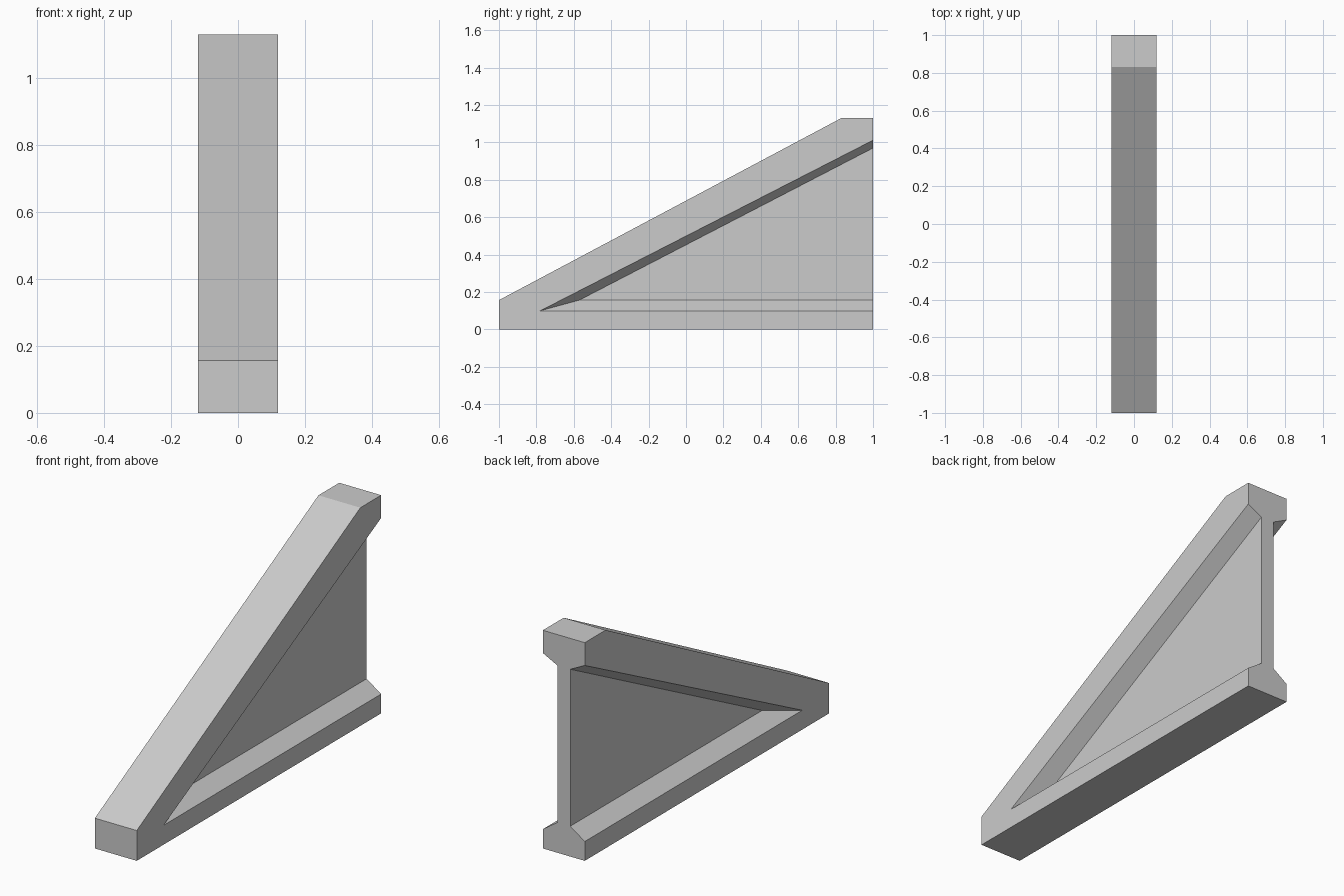
import bpy
import bmesh

cube = bpy.data.objects.get("Cube")
if cube:
    bpy.data.objects.remove(cube, do_unlink=True)

HALF_WIDTH = 0.12   # flange half thickness
HALF_WEB = 0.037    # web half thickness

# Side profiles as (y, z): wedge outline, recess rim and recess floor
outline = [(-1, 0), (1, 0), (1, 1.13), (0.83, 1.13), (-1, 0.157)]
rim = [(1, 0.1), (-0.78, 0.1), (1, 1.012)]
floor = [(1, 0.157), (-0.57, 0.157), (1, 0.97)]

grey = bpy.data.materials.new("light grey")
grey.use_nodes = True
colour = (0.6, 0.6, 0.6, 1)
grey.diffuse_color = colour
grey.node_tree.nodes["Principled BSDF"].inputs["Base Color"].default_value = colour

bm = bmesh.new()


def ring(points, x):
    return [bm.verts.new((x, y, z)) for y, z in points]


# One recessed face per side: flanges, sloped recess walls and web
sides = []
for s in (-1, 1):
    o = ring(outline, s * HALF_WIDTH)
    r = ring(rim, s * HALF_WIDTH)
    f = ring(floor, s * HALF_WEB)
    bm.faces.new((o[0], o[1], r[0], r[1]))
    bm.faces.new((o[0], r[1], o[4]))
    bm.faces.new((r[1], r[2], o[2], o[3], o[4]))
    for i in range(2):
        bm.faces.new((r[i], r[i + 1], f[i + 1], f[i]))
    bm.faces.new(f)
    sides.append((o, r, f))

# Join the two sides: base, nose, sloped top and flat top
(a, ar, af), (b, br, bf) = sides
for i, j in ((0, 1), (2, 3), (3, 4), (4, 0)):
    bm.faces.new((a[i], a[j], b[j], b[i]))

# Back end: lower flange, web and upper flange
bm.faces.new((a[1], ar[0], af[0], bf[0], br[0], b[1]))
bm.faces.new((af[0], af[2], bf[2], bf[0]))
bm.faces.new((a[2], ar[2], af[2], bf[2], br[2], b[2]))

# Merge coplanar splits so each surface is a single flat face
bmesh.ops.recalc_face_normals(bm, faces=bm.faces)
bmesh.ops.dissolve_limit(bm, angle_limit=0.01, verts=bm.verts, edges=bm.edges)

mesh = bpy.data.meshes.new("wedge_bracket")
bm.to_mesh(mesh)
bm.free()
mesh.materials.append(grey)
bpy.context.collection.objects.link(bpy.data.objects.new("wedge_bracket", mesh))
